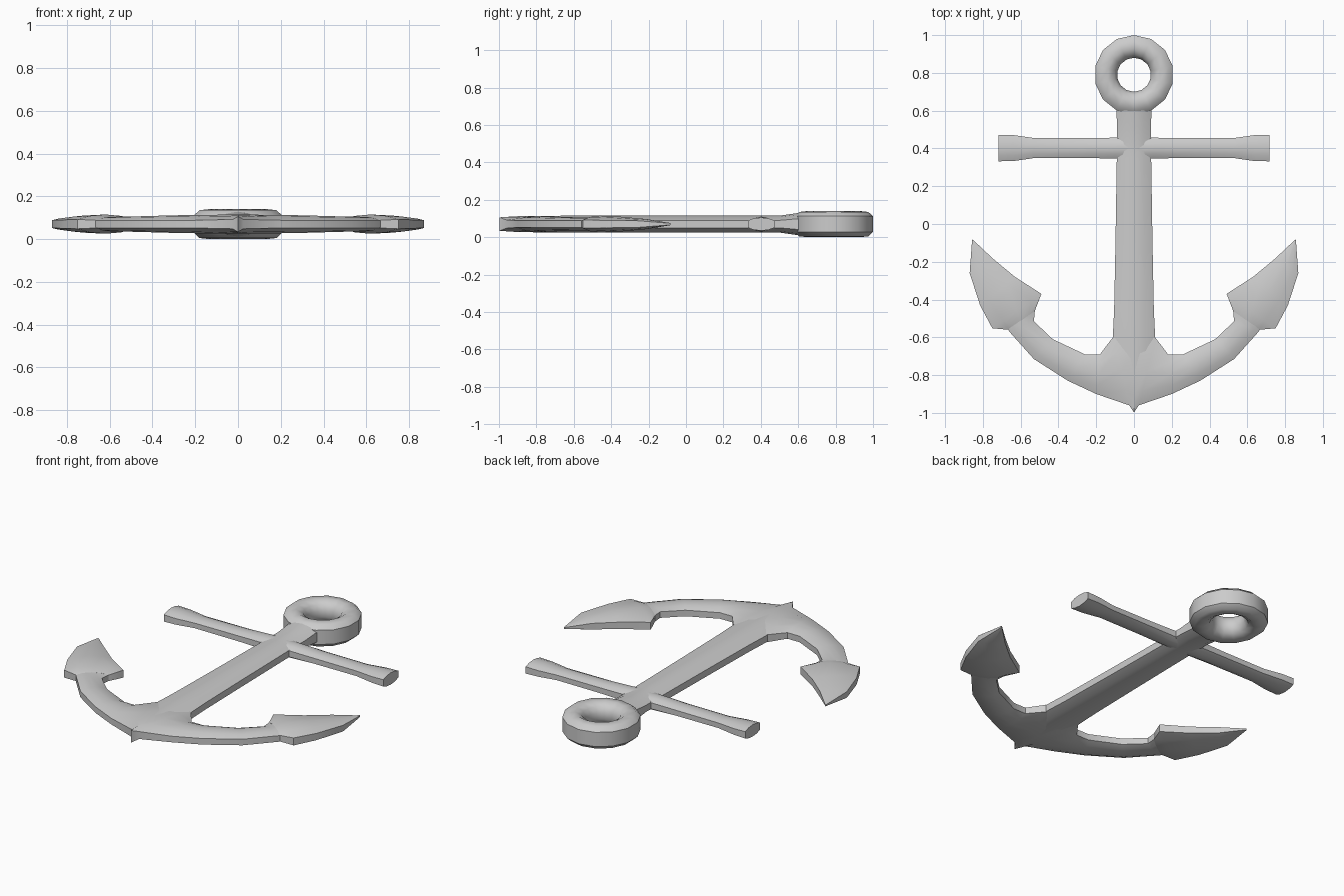
import bpy, bmesh, math

if "Cube" in bpy.data.objects:
    bpy.data.objects.remove(bpy.data.objects["Cube"])

ZC = 0.07  # mid-plane height of the flat anchor


def finish(name, bm, angle=40):
    bmesh.ops.remove_doubles(bm, verts=bm.verts, dist=1e-5)
    bmesh.ops.recalc_face_normals(bm, faces=bm.faces)
    me = bpy.data.meshes.new(name)
    bm.to_mesh(me)
    bm.free()
    ob = bpy.data.objects.new(name, me)
    bpy.context.collection.objects.link(ob)
    bpy.ops.object.select_all(action='DESELECT')
    ob.select_set(True)
    bpy.context.view_layer.objects.active = ob
    bpy.ops.object.shade_smooth_by_angle(angle=math.radians(angle))
    return ob


def bridge(bm, a, b):
    n = len(a)
    for i in range(n):
        bm.faces.new((a[i], a[(i + 1) % n], b[(i + 1) % n], b[i]))


def loft(name, stations):
    """Each station: two outline points, crest half height, edge half height."""
    bm = bmesh.new()
    rings = []
    for (ax, ay), (bx, by), h, e in stations:
        m = e + (h - e) * 0.72
        sec = [(0, -e), (0, e), (.22, m), (.5, h), (.78, m), (1, e),
               (1, -e), (.78, -m), (.5, -h), (.22, -m)]
        rings.append([bm.verts.new((ax + (bx - ax) * t, ay + (by - ay) * t, ZC + z))
                      for t, z in sec])
    for a, b in zip(rings, rings[1:]):
        bridge(bm, a, b)
    bm.faces.new(rings[0])
    bm.faces.new(rings[-1])
    return finish(name, bm)


def mirrored(half):
    """Reflect stations across x = 0; a first station on x = 0 is shared."""
    left = [((-a[0], a[1]), (-b[0], b[1]), h, e) for a, b, h, e in half[:0:-1]]
    return left + half


# Shackle ring: 14-sided lathe of a squat rounded section
profile = [(.21, -.042), (.21, .042), (.185, .065), (.14, .07), (.105, .05),
           (.09, .018), (.09, -.018), (.105, -.05), (.14, -.07), (.185, -.065)]
bm = bmesh.new()
rings = []
for i in range(14):
    a = math.tau * i / 14
    rings.append([bm.verts.new((r * math.sin(a), .79 + r * math.cos(a), ZC + z))
                  for r, z in profile])
for i in range(14):
    bridge(bm, rings[i], rings[(i + 1) % 14])
finish("ring", bm)

# Shank: tapered bar flowing up into the ring
loft("shank", [((-w, y), (w, y), h, e) for y, w, h, e in [
    (.66, .10, .060, .030), (.59, .092, .058, .028), (.50, .09, .045, .02),
    (.35, .091, .045, .02), (-.10, .098, .045, .02), (-.45, .105, .045, .02),
    (-.60, .112, .045, .02), (-.78, .11, .044, .015)]])

# Stock: crossbar with flared ends
loft("stock", mirrored([((x, .402 - w), (x, .402 + w), h, e) for x, w, h, e in [
    (0, .065, .042, .02), (.10, .055, .04, .018), (.25, .053, .032, .016),
    (.53, .053, .028, .015), (.64, .069, .035, .018), (.718, .07, .035, .02)]]))

# Arms: one continuous sweep through the pointed crown
arm = [((0, -.998), (0, -.60), .044, .036),
       ((.025, -.96), (.112, -.60), .044, .022),
       ((.20, -.90), (.18, -.69), .043, .018),
       ((.35, -.83), (.26, -.69), .041, .018),
       ((.53, -.715), (.43, -.61), .036, .018),
       ((.66, -.57), (.53, -.515), .034, .018),
       ((.675, -.545), (.525, -.46), .034, .018)]
loft("arms", mirrored(arm))

# Flukes: ridged spade blades on both arm tips
fluke = [((.665, -.56), (.525, -.46), .034, .018),
         ((.75, -.552), (.49, -.37), .045, .022),
         ((.815, -.43), (.63, -.28), .040, .020),
         ((.87, -.26), (.745, -.185), .028, .018),
         ((.857, -.083), (.85, -.086), .006, .004)]
for side, s in (("right", 1), ("left", -1)):
    loft("fluke_" + side, [((s * a[0], a[1]), (s * b[0], b[1]), h, e)
                           for a, b, h, e in fluke])
